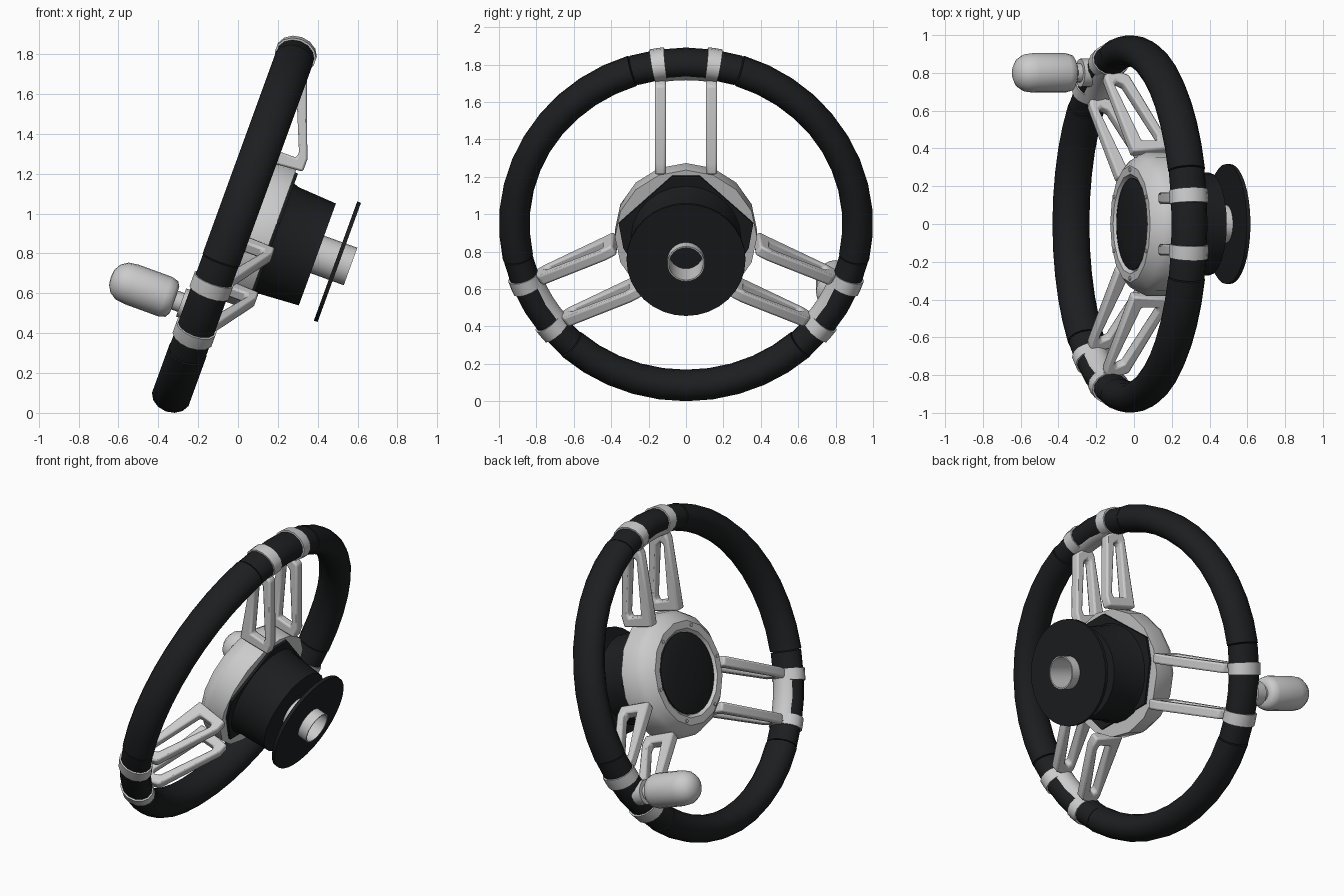
import bpy, bmesh
from math import sin, cos, pi, radians
from mathutils import Matrix

if "Cube" in bpy.data.objects:
    bpy.data.objects.remove(bpy.data.objects["Cube"])

# Local frame: X = steering axis (towards column), Y = across, Z = up in the wheel plane
WORLD = Matrix.Translation((-0.02, 0, 0.947)) @ Matrix.Rotation(radians(20), 4, 'Y')
BLACK = bpy.data.materials.new("black")
BLACK.diffuse_color = (0.012, 0.013, 0.014, 1)
BLACK.use_nodes = True
BLACK.node_tree.nodes["Principled BSDF"].inputs["Base Color"].default_value = BLACK.diffuse_color
RING_R = 0.918


def make(name, verts, faces, mat=None, smooth=35, bevel=0):
    me = bpy.data.meshes.new(name)
    me.from_pydata(verts, [], faces)
    bm = bmesh.new()
    bm.from_mesh(me)
    bmesh.ops.remove_doubles(bm, verts=bm.verts, dist=1e-5)
    bmesh.ops.recalc_face_normals(bm, faces=bm.faces)
    bm.to_mesh(me)
    bm.free()
    me.transform(WORLD)
    ob = bpy.data.objects.new(name, me)
    bpy.context.collection.objects.link(ob)
    if mat:
        me.materials.append(mat)
    if bevel:
        b = ob.modifiers.new("bevel", 'BEVEL')
        b.width, b.segments = bevel, 2
    bpy.ops.object.select_all(action='DESELECT')
    ob.select_set(True)
    bpy.context.view_layer.objects.active = ob
    bpy.ops.object.shade_smooth_by_angle(angle=radians(smooth))
    return ob


def lathe(name, profile, seg, mat=None, y=0, z=0, smooth=35):
    """Turn (axial, radius) points about the local X axis."""
    verts = [(a, y + r * sin(2 * pi * i / seg), z + r * cos(2 * pi * i / seg))
             for a, r in profile for i in range(seg)]
    faces = [(k * seg + i, k * seg + (i + 1) % seg, (k + 1) * seg + (i + 1) % seg, (k + 1) * seg + i)
             for k in range(len(profile) - 1) for i in range(seg)]
    return make(name, verts, faces, mat, smooth)


def arc(name, t0, t1, n, ra, rr, mat=None, R=RING_R, m=14):
    """Sweep an elliptical section along part of the rim, angles from the top."""
    verts, faces = [], []
    for k in range(n + 1):
        t = radians(t0 + (t1 - t0) * k / n)
        for j in range(m):
            p = 2 * pi * j / m
            r = R + rr * cos(p)
            verts.append((ra * sin(p), r * sin(t), r * cos(t)))
    for k in range(n):
        for j in range(m):
            j2 = (j + 1) % m
            faces.append((k * m + j, k * m + j2, (k + 1) * m + j2, (k + 1) * m + j))
    faces += [tuple(range(m)), tuple(range(n * m, n * m + m))]
    return make(name, verts, faces, mat, 40)


# Spoke bar outline and its long slot, as (axial, radial) points
OUTER = [(0.03, 0.35), (0.235, 0.365), (0.235, 0.43), (0.09, 0.82), (-0.03, 0.86), (-0.045, 0.80)]
SLOT = [(0.09, 0.42), (0.18, 0.42), (0.183, 0.45), (0.055, 0.76), (0.02, 0.78), (0.0, 0.76)]


def spoke_bar(name, angle, offset, half=0.03):
    t = radians(angle)
    verts = [(a, r * sin(t) + s * cos(t), r * cos(t) - s * sin(t))
             for s in (offset - half, offset + half) for loop in (OUTER, SLOT) for a, r in loop]
    n, faces = len(OUTER), []
    for i in range(n):
        j = (i + 1) % n
        for p, q in ((0, n), (n, 3 * n), (3 * n, 2 * n), (2 * n, 0)):
            faces.append((p + i, p + j, q + j, q + i))
    make(name, verts, faces, None, 40, 0.012)


# Rim grips, spokes and clamps repeated three times
for k in range(3):
    c = 120 * k
    arc(f"rim_grip_{k}", c + 18.2, c + 101.8, 10, 0.10, 0.082, BLACK)
    arc(f"rim_joint_{k}", c - 17.8, c + 17.8, 4, 0.097, 0.079, BLACK)
    arc(f"rim_bracket_{k}", c - 10, c + 10, 4, 0.085, 0.08, None, RING_R - 0.014)
    for s in (-1, 1):
        arc(f"rim_clamp_{k}_{s}", c + s * 9 - 2.2, c + s * 9 + 2.2, 2, 0.106, 0.087)
        spoke_bar(f"spoke_bar_{k}_{s}", c, s * 0.137)

# Hub with horn cap and screws
lathe("hub", [(0.02, 0), (0.02, 0.25), (0, 0.265), (0, 0.31), (0.045, 0.36), (0.09, 0.38),
              (0.2, 0.38), (0.2, 0)], 16, None)
lathe("horn_cap", [(-0.012, 0), (-0.008, 0.12), (0.0, 0.21), (0.01, 0.243), (0.03, 0.243)], 32, BLACK)
for k in range(6):
    t = radians(60 * k + 30)
    lathe(f"hub_screw_{k}", [(-0.006, 0), (-0.006, 0.011), (0.01, 0.011)], 8, None,
          0.287 * sin(t), 0.287 * cos(t))

# Black back plate with clipped corners
half = [(0.075, 0.348), (0.36, 0.08), (0.335, -0.06), (0.2, -0.28)]
outline = half + [(-y, z) for y, z in reversed(half)]
n = len(outline)
make("hub_back_plate", [(a, y, z) for a in (0.19, 0.215) for y, z in outline],
     [tuple(range(n)), tuple(range(n, 2 * n))] +
     [(i, (i + 1) % n, n + (i + 1) % n, n + i) for i in range(n)], BLACK)

# Quick release boss, column tube and disc
lathe("hub_boss", [(0.2, 0), (0.2, 0.3), (0.24, 0.285), (0.445, 0.272), (0.445, 0)], 24, BLACK)
lathe("column_tube", [(0.44, 0.1), (0.622, 0.1), (0.622, 0.092), (0.44, 0.092)], 24)
lathe("column_disc", [(0.542, 0.1), (0.542, 0.318), (0.562, 0.318), (0.562, 0.1), (0.542, 0.1)], 32, BLACK)

# Spinner knob on the rim
lathe("spinner_knob", [(-0.49, 0), (-0.485, 0.04), (-0.465, 0.075), (-0.43, 0.098), (-0.38, 0.105),
                       (-0.2, 0.105), (-0.165, 0.095), (-0.15, 0.07), (-0.15, 0.05), (-0.115, 0.05),
                       (-0.115, 0.075), (-0.05, 0.075), (-0.05, 0)], 20, None, 0.80, -0.46, 50)
